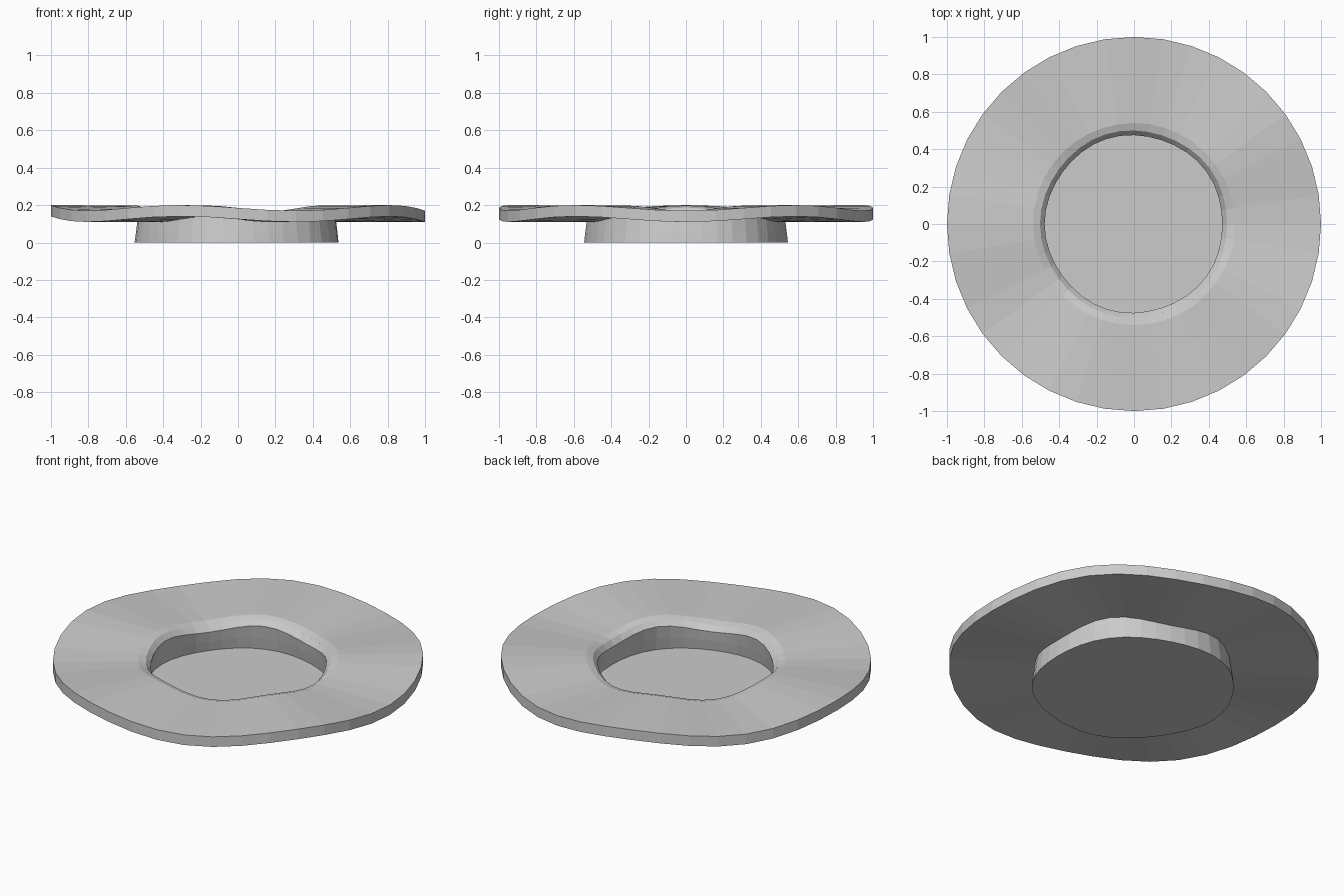
import bpy, bmesh
from math import sin, cos, tau

if "Cube" in bpy.data.objects:
    bpy.data.objects.remove(bpy.data.objects["Cube"])

SEGMENTS = 40   # sides around
WAVES = 5       # ripples in the rim

# Cross-section from floor centre, over the rim, to the underside centre:
# (radius, height, ripple in height, ripple in radius)
profile = [
    (0.497, 0.01, 0.0, 0.006),     # inside floor edge
    (0.485, 0.075, 0.006, 0.005),  # inside wall
    (0.475, 0.143, 0.015, 0.003),  # under the lip
    (0.500, 0.172, 0.015, 0.003),  # lip
    (0.540, 0.183, 0.015, 0.0),
    (1.000, 0.185, 0.015, 0.0),    # rim top edge
    (1.000, 0.125, 0.015, 0.0),    # rim bottom edge
    (0.530, 0.124, 0.015, 0.005),  # rim meets outer wall
    (0.538, 0.06, 0.006, 0.006),   # outer wall
    (0.545, 0.0, 0.0, 0.008),      # base edge
]


def ring(bm, r, z, dz, dr):
    verts = []
    for i in range(SEGMENTS):
        a = tau * i / SEGMENTS
        w = -cos(WAVES * a)
        rad = r + dr * w
        verts.append(bm.verts.new((rad * cos(a), rad * sin(a), z + dz * w)))
    return verts


# Dish: rippled wide rim around a shallow round well
bm = bmesh.new()
rings = [ring(bm, *p) for p in profile]
for a, b in zip(rings, rings[1:]):
    for i in range(SEGMENTS):
        j = (i + 1) % SEGMENTS
        bm.faces.new((a[i], b[i], b[j], a[j]))
bm.faces.new(rings[0])
bm.faces.new(rings[-1][::-1])
bmesh.ops.recalc_face_normals(bm, faces=bm.faces)

mesh = bpy.data.meshes.new("wavy_dish")
bm.to_mesh(mesh)
bm.free()
dish = bpy.data.objects.new("wavy_dish", mesh)
bpy.context.collection.objects.link(dish)
